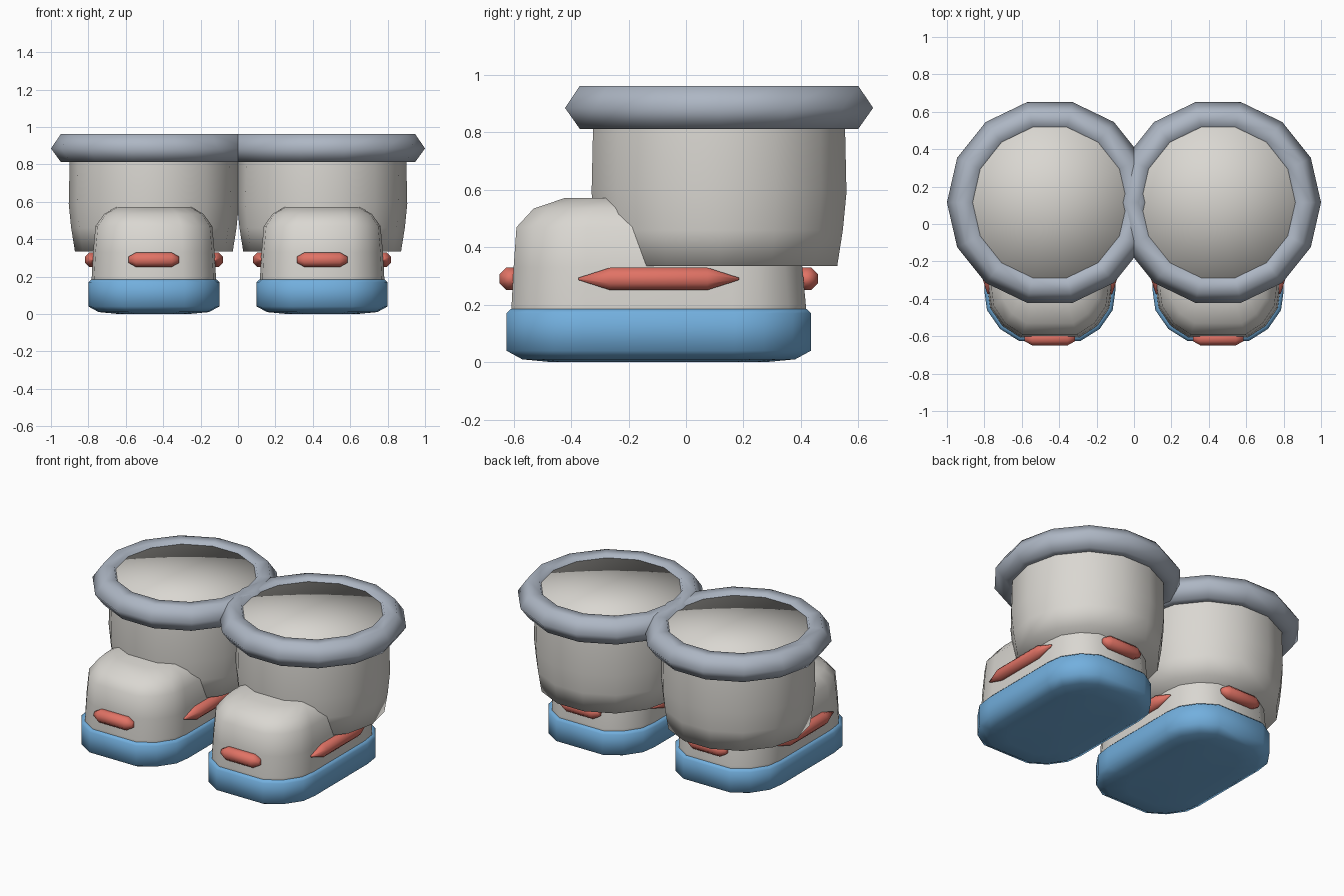
import bpy, bmesh, math
from mathutils import Matrix, Vector

if "Cube" in bpy.data.objects:
    bpy.data.objects.remove(bpy.data.objects["Cube"])

CX = 0.45      # sideways centre of one boot
SHAFT_Y = 0.115


def material(name, rgb):
    m = bpy.data.materials.new(name)
    m.diffuse_color = (*rgb, 1)
    m.use_nodes = True
    m.node_tree.nodes["Principled BSDF"].inputs["Base Color"].default_value = m.diffuse_color
    return m


CREAM = material("warm_white", (0.70, 0.68, 0.64))
GREY = material("cool_grey", (0.42, 0.47, 0.55))
BLUE = material("sky_blue", (0.17, 0.43, 0.73))
RED = material("coral_red", (0.75, 0.17, 0.13))


def loft(name, rings, mat, closed=False):
    """Skin a list of point rings, cap the ends with fans, mirror to the other boot."""
    bm = bmesh.new()
    loops = [[bm.verts.new(p) for p in ring] for ring in rings]
    pairs = list(zip(loops, loops[1:]))
    if closed:
        pairs.append((loops[-1], loops[0]))
    for a, b in pairs:
        for i in range(len(a)):
            j = (i + 1) % len(a)
            bm.faces.new((a[i], a[j], b[j], b[i]))
    if not closed:
        for loop in (loops[0], loops[-1]):
            mid = bm.verts.new(sum((v.co for v in loop), Vector()) / len(loop))
            for i in range(len(loop)):
                bm.faces.new((loop[i], loop[(i + 1) % len(loop)], mid))
    bmesh.ops.recalc_face_normals(bm, faces=bm.faces)
    for f in bm.faces:
        f.smooth = True
    me = bpy.data.meshes.new(name)
    bm.to_mesh(me)
    bm.free()
    me.materials.append(mat)
    ob = bpy.data.objects.new(name, me)
    bpy.context.collection.objects.link(ob)
    ob.modifiers.new("other_boot", 'MIRROR').use_mirror_merge = False
    return ob


def circle(r, z, n=14):
    return [(CX + r * math.cos(2 * math.pi * i / n),
             SHAFT_Y + r * math.sin(2 * math.pi * i / n), z) for i in range(n)]


def rounded_plan(z, hx, front, back):
    """Sixteen-point rounded rectangle, as fractions of its half sizes."""
    q = [(1, 0.50), (0.96, 0.69), (0.76, 0.88), (0.47, 1)]
    pts = q + [(-x, y) for x, y in q[::-1]]
    pts += [(-x, -y) for x, y in pts]
    cy, hy = (front + back) / 2, (back - front) / 2
    return [(CX + x * hx, cy + y * hy, z) for x, y in pts]


# Sole with softened lower edge
loft("sole", [rounded_plan(z, 0.35 - d, -0.625 + d, 0.435 - d) for z, d in
              [(0.0, 0.16), (0.01, 0.055), (0.04, 0.0), (0.17, 0.0), (0.185, 0.015)]], BLUE)

# Foot with a domed toe
loft("foot", [rounded_plan(*r) for r in [
    (0.10, 0.332, -0.608, 0.418), (0.20, 0.332, -0.607, 0.417),
    (0.33, 0.325, -0.600, 0.405), (0.47, 0.312, -0.590, 0.390),
    (0.535, 0.265, -0.53, 0.33), (0.572, 0.20, -0.42, 0.22)]], CREAM)

# Leg shaft, closed just below the cuff rim
loft("shaft", [circle(r, z) for r, z in
               [(0.422, 0.335), (0.442, 0.46), (0.455, 0.59), (0.45, 0.81), (0.44, 0.945)]], CREAM)

# Cuff ring with a six-sided section
loft("cuff", [circle(r, z) for r, z in
              [(0.55, 0.885), (0.497, 0.962), (0.422, 0.962),
               (0.38, 0.885), (0.422, 0.812), (0.497, 0.812)]], GREY, closed=True)


# Tapered bumper strips around the foot
def strip(name, x, y, half, flat, angle, tip):
    rot = Matrix.Rotation(angle, 3, 'Z')
    rings = []
    for s, r in [(-half, tip), (-flat, 0.042), (flat, 0.042), (half, tip)]:
        rings.append([rot @ Vector((s, r * math.cos(a), r * math.sin(a))) + Vector((x, y, 0.29))
                      for a in [math.pi * (k + 0.5) / 4 for k in range(8)]])
    loft(name, rings, RED)


for side, x in (("outer", CX + 0.33), ("inner", CX - 0.33)):
    strip(side + "_strip", x, -0.095, 0.28, 0.17, math.pi / 2, 0.004)
strip("toe_strip", CX, -0.61, 0.135, 0.095, 0, 0.018)
strip("heel_strip", CX, 0.42, 0.135, 0.095, 0, 0.018)
